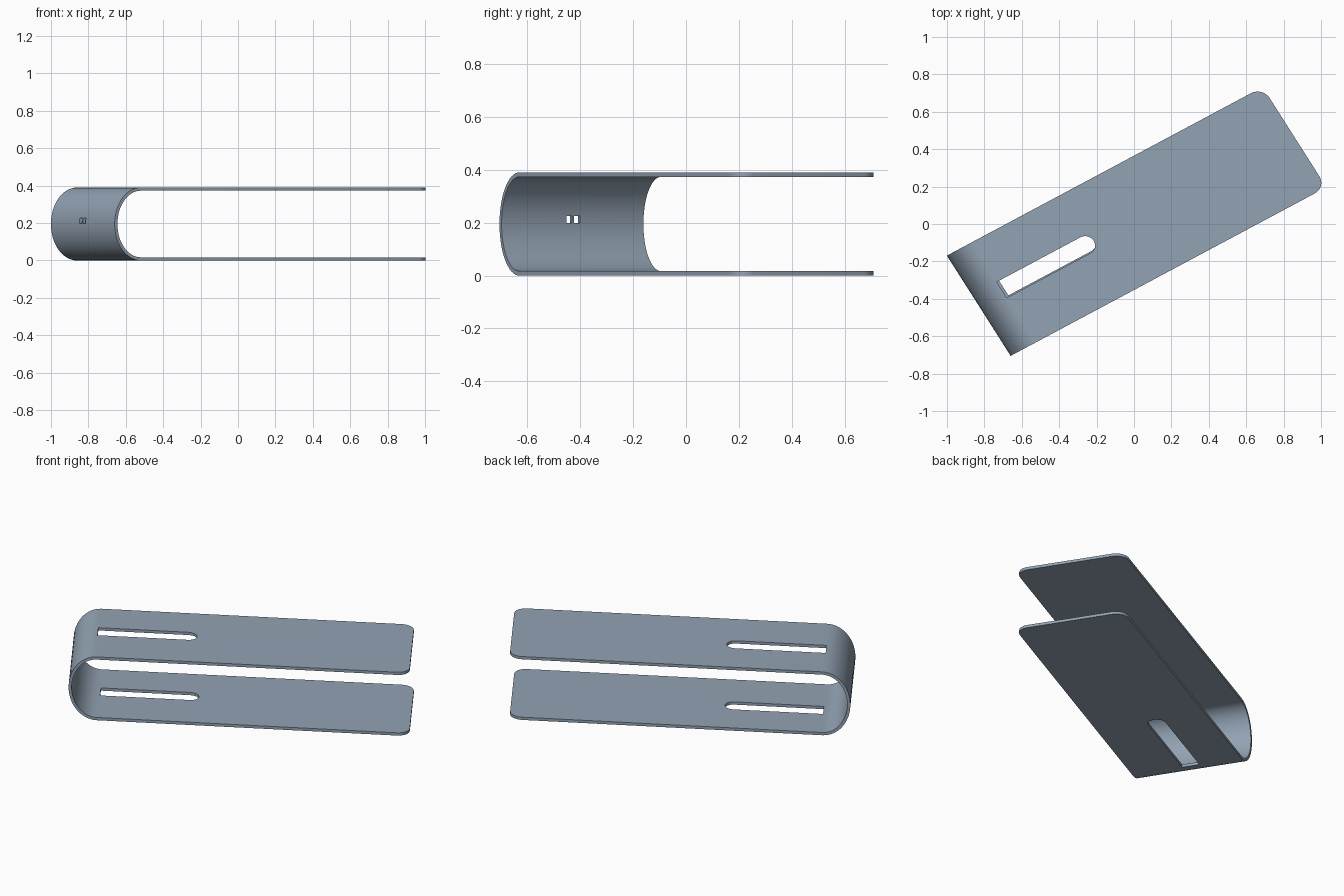
import bpy, bmesh, math
from mathutils import Matrix

if "Cube" in bpy.data.objects:
    bpy.data.objects.remove(bpy.data.objects["Cube"])

# Slightly skewed frame: s runs along the clip, w across it, z up
ORIGIN = (-0.83, -0.437)
U, V = (0.882, 0.471), (-0.536, 0.843)
SKEW = Matrix(((U[0], V[0], 0, ORIGIN[0]),
               (U[1], V[1], 0, ORIGIN[1]),
               (0, 0, 1, 0), (0, 0, 0, 1)))
LENGTH, HALF_W, H, T, BEND = 1.914, 0.318, 0.39, 0.017, 0.158


def prism(name, points, offset, corner_radius=0):
    """Extrude a closed outline of 3D points, optionally rounding the far corners."""
    bm = bmesh.new()
    face = bm.faces.new([bm.verts.new(p) for p in points])
    ext = bmesh.ops.extrude_face_region(bm, geom=[face])
    moved = [g for g in ext["geom"] if isinstance(g, bmesh.types.BMVert)]
    bmesh.ops.translate(bm, verts=moved, vec=offset)
    bmesh.ops.recalc_face_normals(bm, faces=bm.faces[:])
    if corner_radius:
        ends = [e for e in bm.edges
                if all(v.co.x > LENGTH - 0.001 for v in e.verts)
                and abs(e.verts[0].co.y - e.verts[1].co.y) < 0.001]
        bmesh.ops.bevel(bm, geom=ends, offset=corner_radius, segments=8,
                        profile=0.5, affect='EDGES')
    bm.transform(SKEW)
    mesh = bpy.data.meshes.new(name)
    bm.to_mesh(mesh)
    bm.free()
    obj = bpy.data.objects.new(name, mesh)
    bpy.context.collection.objects.link(obj)
    return obj


def bend(inset, steps=32):
    """Half ellipse from the upper arm round to the lower arm."""
    rs, rz = BEND - inset, H / 2 - inset
    angles = [math.pi / 2 + math.pi * i / steps for i in range(steps + 1)]
    return [(BEND + rs * math.cos(a), -HALF_W, H / 2 + rz * math.sin(a)) for a in angles]


def slot(name, s0, s1, w, r, z):
    """Cutter with one square end and one round end."""
    pts = [(s0, w + r, z), (s0, w - r, z)]
    pts += [(s1 - r + r * math.cos(a), w + r * math.sin(a), z)
            for a in [-math.pi / 2 + math.pi * i / 16 for i in range(17)]]
    return prism(name, pts, (0, 0, 0.1))


def window(name, w0, w1):
    """Cutter for a small opening in the bend."""
    z0, z1 = 0.198, 0.226
    return prism(name, [(-0.05, w0, z0), (-0.05, w1, z0), (-0.05, w1, z1), (-0.05, w0, z1)],
                 (0.12, 0, 0))


# Folded strip: outer path, then inner path back
tip = lambda z: (LENGTH, -HALF_W, z)
outline = [tip(H)] + bend(0) + [tip(0), tip(T)] + bend(T)[::-1] + [tip(H - T)]
clip = prism("folded_clip", outline, (0, 2 * HALF_W, 0), corner_radius=0.07)

# Slots in both arms and the paired windows in the bend
cutters = [slot("upper_slot_cutter", 0.150, 0.707, 0.017, 0.05, H - 0.06),
           slot("lower_slot_cutter", 0.164, 0.717, 0.024, 0.05, -0.05),
           window("window_cutter_a", -0.027, -0.002),
           window("window_cutter_b", 0.006, 0.033)]
bpy.context.view_layer.objects.active = clip
clip.select_set(True)
for c in cutters:
    c.hide_render = True
    mod = clip.modifiers.new("cut", 'BOOLEAN')
    mod.operation, mod.solver, mod.object = 'DIFFERENCE', 'EXACT', c
    bpy.ops.object.modifier_apply(modifier=mod.name)
for c in cutters:
    bpy.data.objects.remove(c)

# Slate blue-grey finish
slate = bpy.data.materials.new("slate")
slate.diffuse_color = (0.29, 0.365, 0.45, 1)
slate.use_nodes = True
slate.node_tree.nodes["Principled BSDF"].inputs["Base Color"].default_value = slate.diffuse_color
clip.data.materials.clear()
clip.data.materials.append(slate)

bpy.ops.object.shade_smooth_by_angle(angle=math.radians(30))
